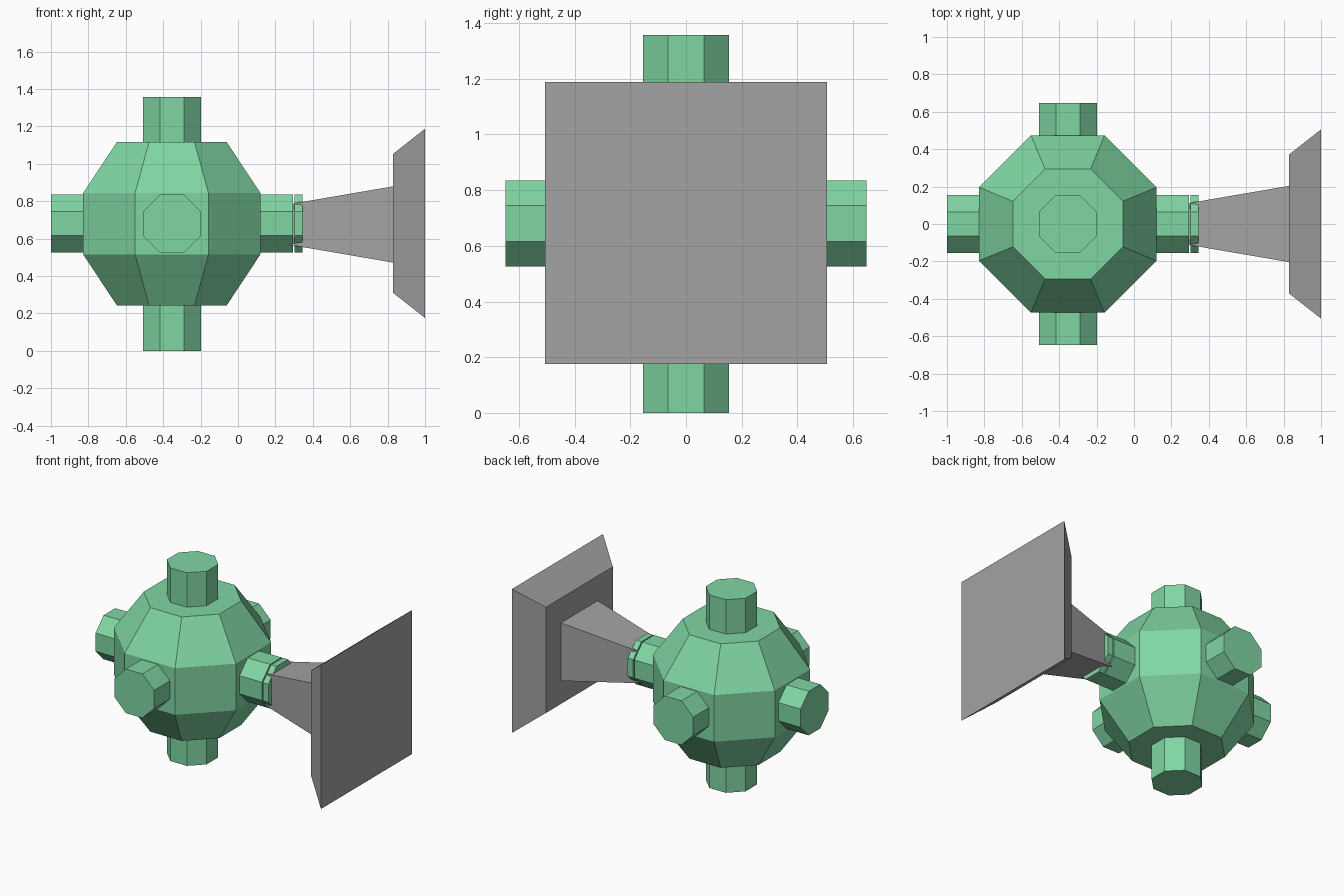
import bpy, bmesh, math
from mathutils import Vector, Matrix

if "Cube" in bpy.data.objects:
    bpy.data.objects.remove(bpy.data.objects["Cube"])

CENTRE = Vector((-0.354, 0, 0.68))


def material(name, colour):
    m = bpy.data.materials.new(name)
    m.diffuse_color = (*colour, 1)
    m.use_nodes = True
    m.node_tree.nodes["Principled BSDF"].inputs["Base Color"].default_value = m.diffuse_color
    return m


green = material("mint green", (0.216, 0.672, 0.366))
grey = material("mid grey", (0.366, 0.366, 0.366))


def loft(name, sections, sides, mat, axis, origin):
    """Flat-sided solid through (distance, half width) sections along an axis."""
    bm = bmesh.new()
    turn = axis.to_track_quat('Z', 'Y').to_matrix().to_4x4()
    rings = []
    for dist, half in sections:
        r = half / math.cos(math.pi / sides)
        angles = [2 * math.pi * (i + 0.5) / sides for i in range(sides)]
        rings.append([bm.verts.new((r * math.cos(a), r * math.sin(a), dist))
                      for a in angles])
    for low, high in zip(rings, rings[1:]):
        for i in range(sides):
            j = (i + 1) % sides
            bm.faces.new((low[i], low[j], high[j], high[i]))
    bm.faces.new(rings[0][::-1])
    bm.faces.new(rings[-1])
    bm.transform(Matrix.Translation(origin) @ turn)
    bmesh.ops.recalc_face_normals(bm, faces=bm.faces[:])
    mesh = bpy.data.meshes.new(name)
    bm.to_mesh(mesh)
    bm.free()
    mesh.materials.append(mat)
    ob = bpy.data.objects.new(name, mesh)
    bpy.context.collection.objects.link(ob)
    return ob


X, Y, Z = Vector((1, 0, 0)), Vector((0, 1, 0)), Vector((0, 0, 1))

# Faceted round hub
loft("hub", [(-0.436, 0.294), (-0.164, 0.474), (0.164, 0.474), (0.436, 0.294)],
     8, green, Z, CENTRE)

# Six octagonal docking ports
for name, axis, reach in (("left_port", -X, 0.646), ("right_port", X, 0.648),
                          ("front_port", -Y, 0.648), ("back_port", Y, 0.648),
                          ("top_port", Z, 0.678), ("bottom_port", -Z, 0.68)):
    loft(name, [(0.3, 0.155), (reach, 0.155)], 8, green, axis, CENTRE)

# Collar set just off the right port
loft("collar", [(0.656, 0.155), (0.699, 0.155)], 8, green, X, CENTRE)

# Tapered square neck and flared end plate
loft("neck", [(0.23, 0.101), (0.83, 0.204)], 4, grey, X, Vector((0, 0, 0.676)))
loft("end_plate", [(0.83, 0.372), (1.0, 0.506)], 4, grey, X, Vector((0, 0, 0.682)))
